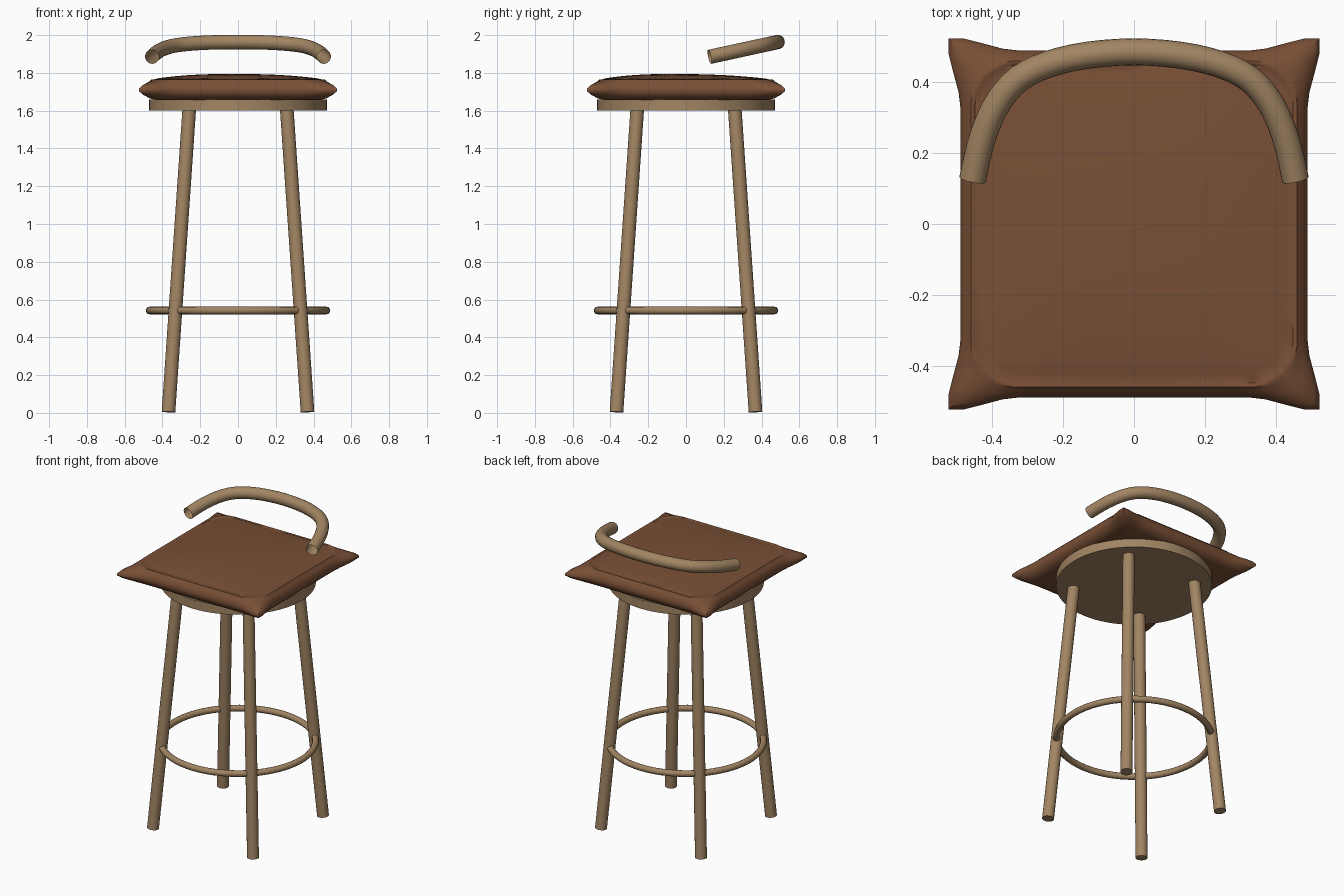
import bpy, bmesh, math
from mathutils import Vector

cube = bpy.data.objects.get("Cube")
if cube:
    bpy.data.objects.remove(cube, do_unlink=True)


def material(name, rgb):
    m = bpy.data.materials.new(name)
    m.use_nodes = True
    m.diffuse_color = (*rgb, 1)
    bsdf = next(n for n in m.node_tree.nodes if n.type == "BSDF_PRINCIPLED")
    bsdf.inputs["Base Color"].default_value = (*rgb, 1)
    bsdf.inputs["Roughness"].default_value = 0.7
    return m


wood = material("light_wood", (0.36, 0.235, 0.125))
leather = material("brown_leather", (0.19, 0.078, 0.036))


def finish(obj, mat, angle=40):
    if not obj.data.materials:
        obj.data.materials.append(mat)
    bpy.ops.object.select_all(action="DESELECT")
    obj.select_set(True)
    bpy.context.view_layer.objects.active = obj
    bpy.ops.object.shade_smooth_by_angle(angle=math.radians(angle))
    return obj


def loft(name, rings, mat, closed=False, caps=False, angle=40):
    """Join equal-length rings of points with quads."""
    bm = bmesh.new()
    loops = [[bm.verts.new(p) for p in ring] for ring in rings]
    n = len(loops[0])
    pairs = list(zip(loops, loops[1:])) + ([(loops[-1], loops[0])] if closed else [])
    for a, b in pairs:
        for i in range(n):
            j = (i + 1) % n
            bm.faces.new((a[i], a[j], b[j], b[i]))
    if caps:
        bm.faces.new(loops[0][::-1])
        bm.faces.new(loops[-1])
    bmesh.ops.recalc_face_normals(bm, faces=bm.faces)
    mesh = bpy.data.meshes.new(name)
    bm.to_mesh(mesh)
    bm.free()
    obj = bpy.data.objects.new(name, mesh)
    bpy.context.collection.objects.link(obj)
    return finish(obj, mat, angle)


def circle(center, u, v, r, n):
    return [center + r * (u * math.cos(t) + v * math.sin(t))
            for t in (2 * math.pi * i / n for i in range(n))]


X, Y, Z = Vector((1, 0, 0)), Vector((0, 1, 0)), Vector((0, 0, 1))

# Splayed legs
for side, sx in (("left", 1), ("right", -1)):
    for end, sy in (("front", -1), ("back", 1)):
        foot = Vector((0.368 * sx, 0.368 * sy, 0.005))
        top = Vector((0.258 * sx, 0.258 * sy, 1.61))
        axis = (top - foot).normalized()
        u = axis.orthogonal().normalized()
        v = axis.cross(u)
        loft(f"{end}_{side}_leg", [circle(p, u, v, 0.036, 24) for p in (foot, top)],
             wood, caps=True)

# Round foot rest
bpy.ops.mesh.primitive_torus_add(major_radius=0.468, minor_radius=0.02,
                                 major_segments=64, minor_segments=12,
                                 location=(0, 0, 0.542))
bpy.context.object.name = "foot_ring"
finish(bpy.context.object, wood)

# Round seat board
bpy.ops.mesh.primitive_cylinder_add(radius=0.47, depth=0.06, vertices=64,
                                    location=(0, 0, 1.63))
bpy.context.object.name = "seat_board"
finish(bpy.context.object, wood)

# Square cushion with pinched corners, a piped seam and a soft crown
STEPS = 24
square = []
for k in range(4):
    for i in range(STEPS):
        t = 2 * i / STEPS - 1
        x, y = 1, t
        for _ in range(k):
            x, y = -y, x
        square.append((x, y))


def crown(x, y):
    fall = max(0, 1 - (abs(x) / 0.47) ** 2.5) * max(0, 1 - (abs(y) / 0.47) ** 2.5)
    lump = 0.85 - 0.35 * y - 0.12 * x
    return 0.035 * fall * lump


def cushion_ring(half, z, flare=0, rounding=0, crowned=False):
    ring = []
    for x, y in square:
        corner = min(1, max(0, (min(abs(x), abs(y)) - 0.72) / 0.2))
        s = half + flare * corner
        tip = max(0, abs(x) + abs(y) - 1.8) * rounding
        px, py = x * s * (1 - tip), y * s * (1 - tip)
        ring.append((px, py, z + (crown(px, py) if crowned else 0)))
    return ring


rings = [cushion_ring(*r) for r in (
    (0.3, 1.656), (0.43, 1.656), (0.462, 1.664, 0.003), (0.482, 1.684, 0.02),
    (0.489, 1.702, 0.034), (0.489, 1.716, 0.034), (0.484, 1.734, 0.022),
    (0.473, 1.752, 0.004, 0.1), (0.462, 1.761, 0, 0.3),
    (0.459, 1.766, 0, 0.4), (0.451, 1.766, 0, 0.4), (0.448, 1.761, 0, 0.4, True))]
rings += [cushion_ring(0.448 * f, 1.764, 0, 0.4 * f, True)
          for f in (0.94, 0.85, 0.75, 0.6, 0.45, 0.3, 0.15, 0.03)]
loft("seat_cushion", rings, leather, caps=True, angle=50)

# Curved back rail: open tube swept along a mirrored path
half_path = [(0.455, 0.125, 1.885), (0.425, 0.25, 1.912), (0.375, 0.355, 1.935),
             (0.3, 0.425, 1.95), (0.17, 0.469, 1.96)]
points = half_path + [(0, 0.485, 1.963)] + [(-x, y, z) for x, y, z in half_path[::-1]]
points = [Vector(p) for p in points]
path = []
for i in range(len(points) - 1):
    p0, p1 = points[max(i - 1, 0)], points[i]
    p2, p3 = points[i + 1], points[min(i + 2, len(points) - 1)]
    for t in (0, 0.25, 0.5, 0.75):
        path.append(0.5 * (2 * p1 + (p2 - p0) * t + (2 * p0 - 5 * p1 + 4 * p2 - p3) * t * t
                           + (3 * p1 - p0 - 3 * p2 + p3) * t ** 3))
path.append(points[-1])
tube = []
for i, p in enumerate(path):
    axis = (path[min(i + 1, len(path) - 1)] - path[max(i - 1, 0)]).normalized()
    u = axis.cross(Z).normalized()
    tube.append(circle(p, u, u.cross(axis), 0.038, 20))
loft("back_rail", tube, wood)
